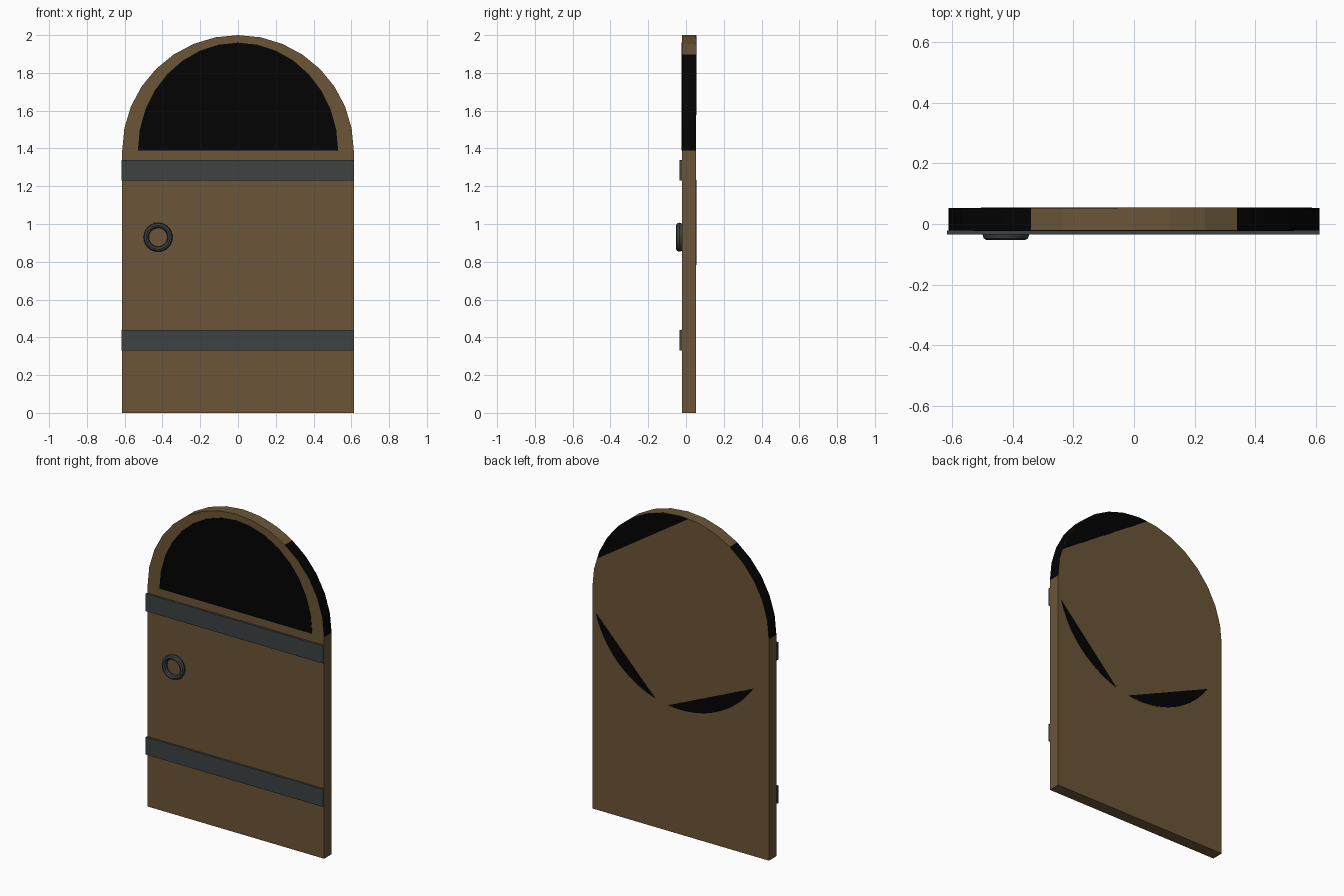
import bpy, bmesh, math

cube = bpy.data.objects.get("Cube")
if cube:
    bpy.data.objects.remove(cube, do_unlink=True)

HALF_WIDTH, SPRING = 0.613, 1.39      # half width and height where the arch starts
FRONT, BACK = -0.021, 0.053


def material(name, colour):
    mat = bpy.data.materials.new(name)
    mat.use_nodes = True
    mat.diffuse_color = (*colour, 1)
    bsdf = next(n for n in mat.node_tree.nodes if n.type == 'BSDF_PRINCIPLED')
    bsdf.inputs["Base Color"].default_value = (*colour, 1)
    bsdf.inputs["Roughness"].default_value = 0.8
    return mat


wood = material("brown wood", (0.147, 0.092, 0.039))
iron = material("dark iron", (0.047, 0.055, 0.057))
black = material("black paint", (0.001, 0.001, 0.001))


def add_object(name, bm, *mats):
    bmesh.ops.recalc_face_normals(bm, faces=bm.faces)
    mesh = bpy.data.meshes.new(name)
    bm.to_mesh(mesh)
    bm.free()
    for mat in mats:
        mesh.materials.append(mat)
    obj = bpy.data.objects.new(name, mesh)
    bpy.context.collection.objects.link(obj)
    return obj


def arc(width, height, start=0, end=180, steps=16):
    angles = [math.radians(start + (end - start) * i / steps) for i in range(steps + 1)]
    return [(width * math.cos(a), SPRING + height * math.sin(a)) for a in angles]


def slab(outline, front, back):
    bm = bmesh.new()
    face = bm.faces.new([bm.verts.new((x, front, z)) for x, z in outline])
    extruded = bmesh.ops.extrude_face_region(bm, geom=[face])
    verts = [v for v in extruded["geom"] if isinstance(v, bmesh.types.BMVert)]
    bmesh.ops.translate(bm, verts=verts, vec=(0, back - front, 0))
    return bm


# Round-topped door with dark sides on the arch rim
bm = slab([(-HALF_WIDTH, 0), (HALF_WIDTH, 0)] + arc(HALF_WIDTH, 2 - SPRING), FRONT, BACK)
for face in bm.faces:
    centre = face.calc_center_median()
    if len(face.verts) == 4 and centre.z > SPRING and abs(centre.x) > 0.35:
        face.material_index = 1
add_object("door", bm, wood, black)

# Dark panel filling most of the front of the arch
add_object("arch_panel", slab(arc(0.53, 0.57), FRONT - 0.002, FRONT), black)

# Dark crescents around a circle on the back
for name, start, end in (("back_upper_crescent", 18, 95),
                         ("back_side_crescent", -73, -15),
                         ("back_lower_crescent", 214, 278)):
    add_object(name, slab(arc(0.609, 0.607, start, end), BACK, BACK + 0.002), black)

# Iron straps across the front
for name, low in (("lower_strap", 0.33), ("upper_strap", 1.23)):
    outline = [(-0.617, low), (0.613, low), (0.613, low + 0.11), (-0.617, low + 0.11)]
    add_object(name, slab(outline, -0.034, FRONT), iron)

# Ring handle with a deep oval section, seated on the door
bpy.ops.mesh.primitive_torus_add(
    major_radius=0.063, minor_radius=0.014, major_segments=24, minor_segments=8,
    location=(-0.423, -0.035, 0.93), rotation=(math.pi / 2, 0, 0))
ring = bpy.context.object
ring.name = "ring_handle"
ring.scale.z = 1.3
ring.data.materials.append(iron)
bpy.ops.object.shade_smooth_by_angle()
